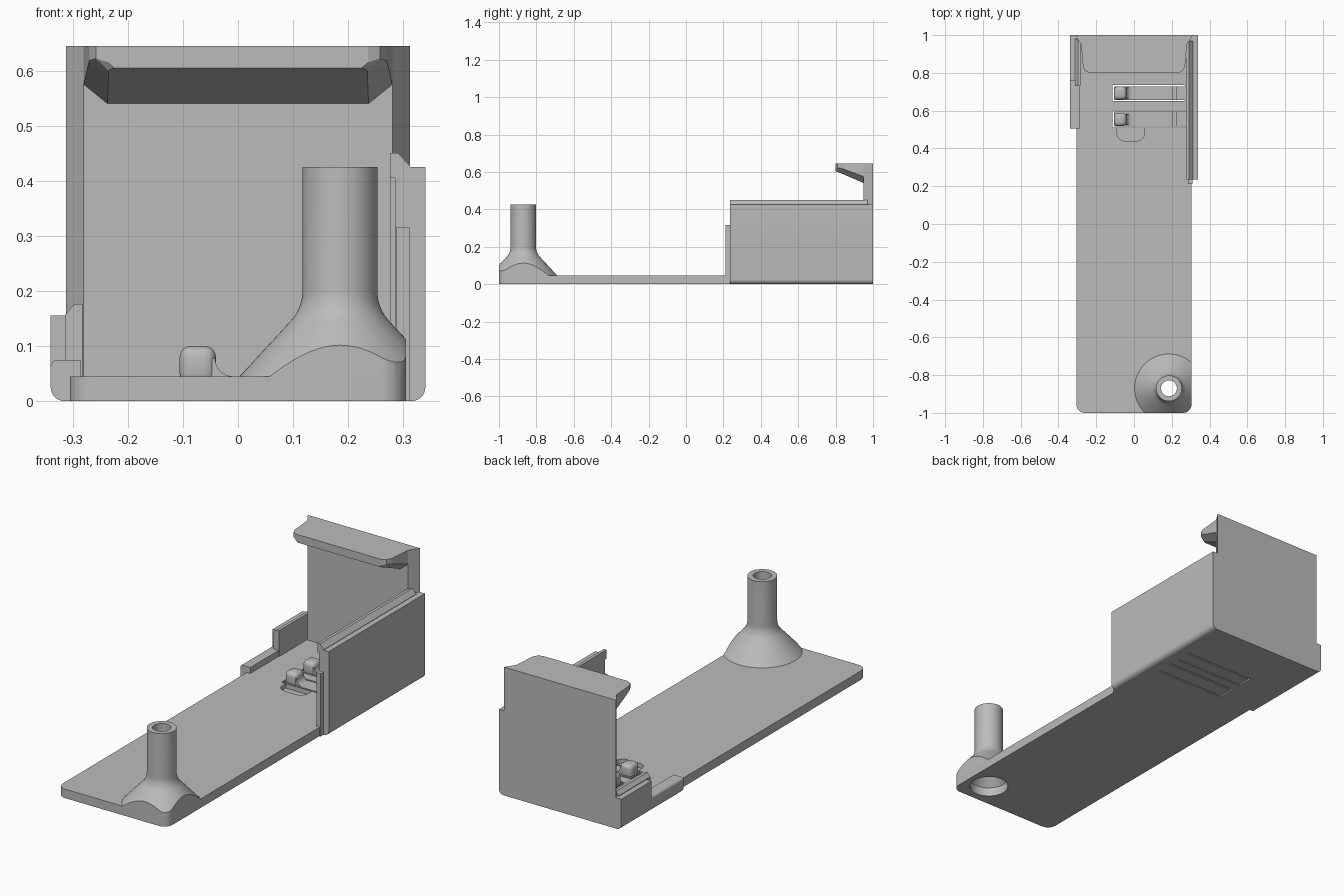
import bpy
import bmesh
import math

if "Cube" in bpy.data.objects:
    bpy.data.objects.remove(bpy.data.objects["Cube"])

grey = bpy.data.materials.new("plain_grey")
grey.use_nodes = True
colour = (0.5, 0.5, 0.5, 1)
grey.diffuse_color = colour
grey.node_tree.nodes["Principled BSDF"].inputs["Base Color"].default_value = colour


def finish(name, bm):
    bmesh.ops.recalc_face_normals(bm, faces=bm.faces)
    mesh = bpy.data.meshes.new(name)
    bm.to_mesh(mesh)
    bm.free()
    mesh.materials.append(grey)
    obj = bpy.data.objects.new(name, mesh)
    bpy.context.collection.objects.link(obj)
    return obj


def loft(name, rings, closed=False):
    """Skin matching rings of points; cap the ends unless closed."""
    bm = bmesh.new()
    loops = [[bm.verts.new(p) for p in ring] for ring in rings]
    n = len(loops[0])
    for a, b in zip(loops, loops[1:] + (loops[:1] if closed else [])):
        for i in range(n):
            j = (i + 1) % n
            bm.faces.new((a[i], a[j], b[j], b[i]))
    if not closed:
        bm.faces.new(loops[0])
        bm.faces.new(loops[-1])
    return finish(name, bm)


def prism_y(name, profile, y0, y1):
    return loft(name, [[(x, y, z) for x, z in profile] for y in (y0, y1)])


def prism_z(name, plan, z0, z1):
    return loft(name, [[(x, y, z) for x, y in plan] for z in (z0, z1)])


def box(name, x0, x1, y0, y1, z0, z1):
    return prism_z(name, [(x0, y0), (x1, y0), (x1, y1), (x0, y1)], z0, z1)


def lathe(name, profile, cx, cy, steps=64):
    turns = [2 * math.pi * i / steps for i in range(steps)]
    return loft(name, [[(cx + r * math.cos(t), cy + r * math.sin(t), z)
                        for t in turns] for r, z in profile])


def arc(cx, cy, r, start, end, steps=8):
    return [(cx + r * math.cos(math.radians(start + (end - start) * i / steps)),
             cy + r * math.sin(math.radians(start + (end - start) * i / steps)))
            for i in range(steps + 1)]


def boolean(obj, cutter, operation="DIFFERENCE"):
    mod = obj.modifiers.new("cut", "BOOLEAN")
    mod.operation = operation
    mod.solver = "EXACT"
    mod.object = cutter
    bpy.context.view_layer.objects.active = obj
    bpy.ops.object.modifier_apply(modifier=mod.name)
    bpy.data.objects.remove(cutter)


def smooth(obj, angle=30):
    bpy.ops.object.select_all(action="DESELECT")
    obj.select_set(True)
    bpy.context.view_layer.objects.active = obj
    bpy.ops.object.shade_smooth_by_angle(angle=math.radians(angle))


def bevel(obj, width, segments=4):
    mod = obj.modifiers.new("soft_edges", "BEVEL")
    mod.width = width
    mod.segments = segments
    bpy.context.view_layer.objects.active = obj
    bpy.ops.object.modifier_apply(modifier=mod.name)


W, T, R = 0.305, 0.045, 0.045
POST = (0.185, -0.87)
plan = (arc(-W + R, -1 + R, R, 180, 270) + arc(W - R, -1 + R, R, 270, 360)
        + [(W, 1), (-W, 1)])

# Base plate with spring tongues, thumb recess and screw hole
plate = prism_z("base_plate", plan, 0, T)
for y0, y1 in ((0.51, 0.602), (0.65, 0.735)):
    for ya, yb in ((y0, y0 + 0.007), (y1 - 0.007, y1)):
        boolean(plate, box("slot", -0.108, 0.27, ya, yb, -0.1, 0.1))
    boolean(plate, box("slot", -0.115, -0.107, y0, y1, -0.1, 0.1))
    boolean(plate, box("hinge_groove", 0.205, 0.222, y0 + 0.008, y1 - 0.008, 0.035, 0.1))
recess_plan = (arc(-0.05, 0.48, 0.04, 180, 270) + arc(0.015, 0.48, 0.04, 270, 360)
               + [(0.055, 0.509), (-0.09, 0.509)])
boolean(plate, prism_z("recess", recess_plan, 0.022, 0.1))


def bore():
    return lathe("bore", [(0.092, -0.1), (0.092, 0.045), (0.042, 0.1), (0.042, 0.6)], *POST)


boolean(plate, bore())
smooth(plate)

# Hollow flared post, trimmed flush with the plate edges
flare = arc(0.148, 0.2, 0.08, 180, 225, 10)
post = lathe("flared_post", [(0.182, 0.02), (0.182, T)] + flare[::-1]
             + [(0.068, 0.425)], *POST)
boolean(post, prism_z("trim", plan, -0.2, 1), "INTERSECT")
boolean(post, bore())
smooth(post)

# Rounded latch bumps on the tongues
for label, y0 in (("front", 0.518), ("back", 0.658)):
    bump = box(label + "_latch_bump", -0.106, -0.04, y0, y0 + 0.07, 0.03, 0.1)
    bevel(bump, 0.02)
    smooth(bump, 40)
    fillet = [(-0.05, 0.03), (-0.05, 0.08)] + arc(-0.01, 0.076, 0.031, 180, 270) + [(-0.01, 0.03)]
    smooth(prism_y(label + "_latch_fillet", fillet, y0 + 0.005, y0 + 0.065))

# Back wall with slanted sides
prism_z("back_wall", [(-0.28, 0.95), (0.28, 0.95), (0.312, 1), (-0.312, 1)], 0, 0.645)

# Overhanging hook: y, half width, corner height, inner half width, underside height
hook = [(0.8, 0.236, 0.615, 0.225, 0.605), (0.81, 0.258, 0.622, 0.235, 0.6),
        (0.835, 0.27, 0.618, 0.235, 0.59), (0.95, 0.28, 0.575, 0.237, 0.54),
        (0.96, 0.286, 0.575, 0.237, 0.54)]
loft("top_hook", [[(-w, y, 0.645), (-w, y, zc), (-v, y, zb), (v, y, zb), (w, y, zc), (w, y, 0.645)]
                  for y, w, zc, v, zb in hook])

# Tall side wall, its raised lip, inner liner and end strip
tall = [(0.285, 0)] + arc(0.315, 0.025, 0.025, 270, 360) + [(0.34, 0.425), (0.285, 0.425)]
smooth(prism_y("tall_side_wall", tall, 0.235, 1))
lip = [(0.276, 0.405), (0.276, 0.45), (0.291, 0.45), (0.312, 0.427), (0.312, 0.405)]
prism_y("tall_wall_lip", lip, 0.235, 0.97)
box("tall_wall_liner", 0.276, 0.29, 0.25, 0.96, 0.02, 0.406)
box("tall_wall_end_strip", 0.287, 0.311, 0.212, 0.24, 0, 0.315)

# Low side wall, its ridge and the forward rail
outer = arc(-0.315, 0.025, 0.025, 180, 270)
low = [(-0.3, 0.155), (-0.34, 0.155)] + outer + [(-0.3, 0)]
smooth(prism_y("low_side_wall", low, 0.76, 1))
ridge = [(-0.282, 0.02), (-0.282, 0.176), (-0.297, 0.176), (-0.313, 0.158), (-0.313, 0.02)]
prism_y("low_wall_ridge", ridge, 0.73, 0.98)
rail = [(-0.285, 0.075)] + arc(-0.328, 0.063, 0.012, 90, 180) + outer + [(-0.285, 0)]
smooth(prism_y("low_rail", rail, 0.505, 0.77))
